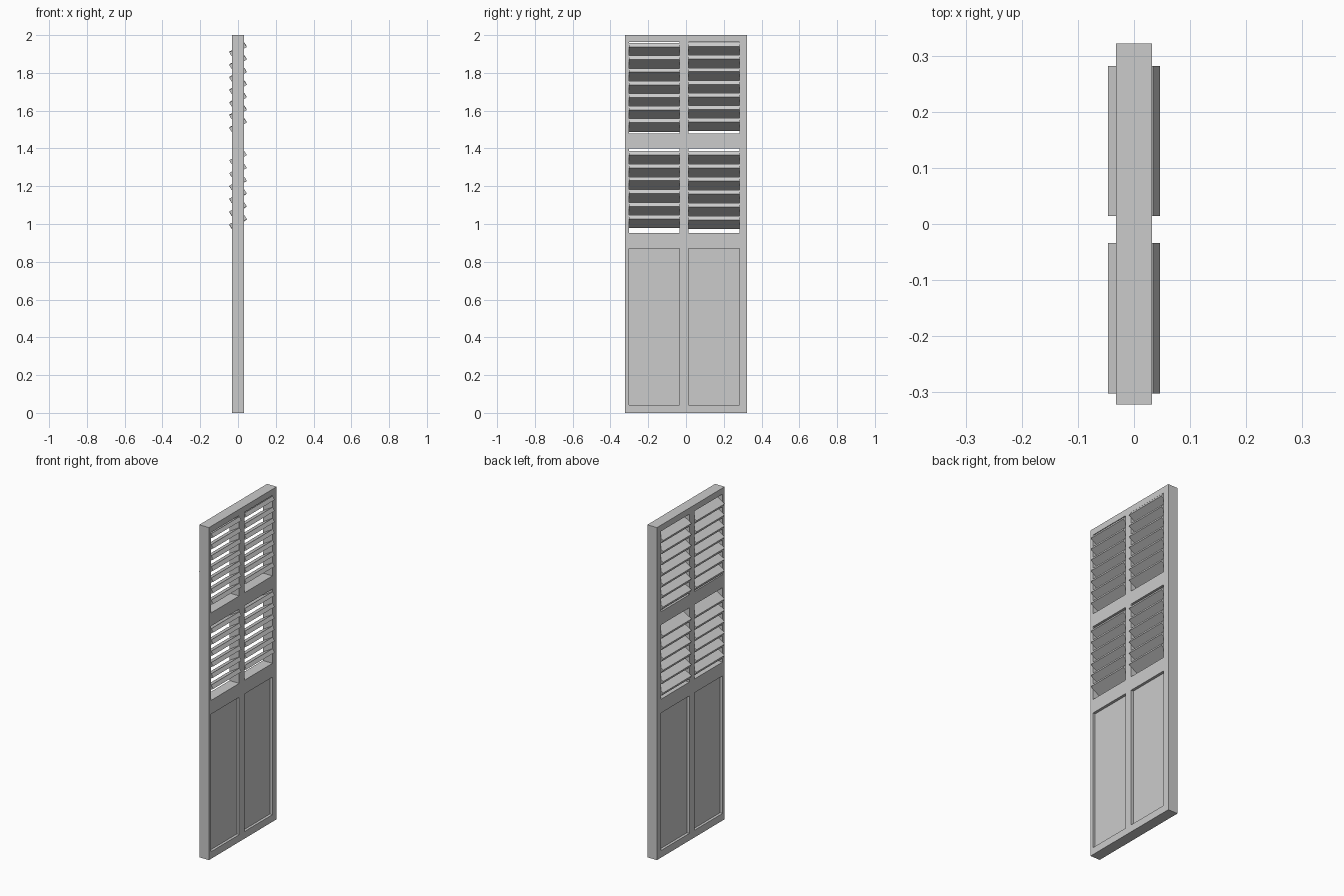
import bpy
from math import radians
from mathutils import Matrix

cube = bpy.data.objects.get("Cube")
if cube:
    bpy.data.objects.remove(cube, do_unlink=True)

grey = bpy.data.materials.new("light grey paint")
grey.use_nodes = True
COLOUR = (0.6, 0.6, 0.6, 1)
grey.diffuse_color = COLOUR
grey.node_tree.nodes["Principled BSDF"].inputs["Base Color"].default_value = COLOUR

HALF = 0.032                      # half the door thickness
COLUMNS = {"front": (-0.302, -0.034), "back": (0.014, 0.282)}
ROWS = {"lower": (0.043, 0.87), "middle": (0.953, 1.40), "upper": (1.479, 1.963)}


def box(name, size, centre, tilt=0):
    """Box turned about the y axis by tilt degrees."""
    bpy.ops.mesh.primitive_cube_add(size=1)
    ob = bpy.context.object
    ob.name = name
    ob.data.transform(Matrix.Rotation(radians(tilt), 4, 'Y') @ Matrix.Diagonal((*size, 1)))
    ob.location = centre
    ob.data.materials.append(grey)
    return ob


def span_box(name, half_x, y, z):
    return box(name, (2 * half_x, y[1] - y[0], z[1] - z[0]),
               (0, sum(y) / 2, sum(z) / 2))


# Door frame: one slab with the six openings cut through
frame = span_box("door_frame", HALF, (-0.322, 0.322), (0, 2))
for row, z in ROWS.items():
    for col, y in COLUMNS.items():
        cutter = span_box(f"{row}_{col}_cutter", 0.1, y, z)
        mod = frame.modifiers.new(cutter.name, 'BOOLEAN')
        mod.operation = 'DIFFERENCE'
        mod.solver = 'EXACT'
        mod.object = cutter
        bpy.context.view_layer.objects.active = frame
        bpy.ops.object.modifier_apply(modifier=mod.name)
        bpy.data.objects.remove(cutter, do_unlink=True)

# Recessed solid panels in the lower openings
for col, y in COLUMNS.items():
    span_box(f"lower_{col}_panel", 0.016, y, ROWS["lower"])

# Tilted louvre slats: row, column, top slat height, spacing, count
LOUVRES = [("upper", "front", 1.923, 0.0667, 7), ("upper", "back", 1.926, 0.0667, 7),
           ("middle", "front", 1.351, 0.0678, 6), ("middle", "back", 1.351, 0.0685, 6)]
for row, col, top, step, count in LOUVRES:
    y0, y1 = COLUMNS[col]
    for i in range(count):
        box(f"{row}_{col}_slat_{i + 1}", (0.094, y1 - y0, 0.024),
            (0, (y0 + y1) / 2, top - i * step), tilt=-31)
